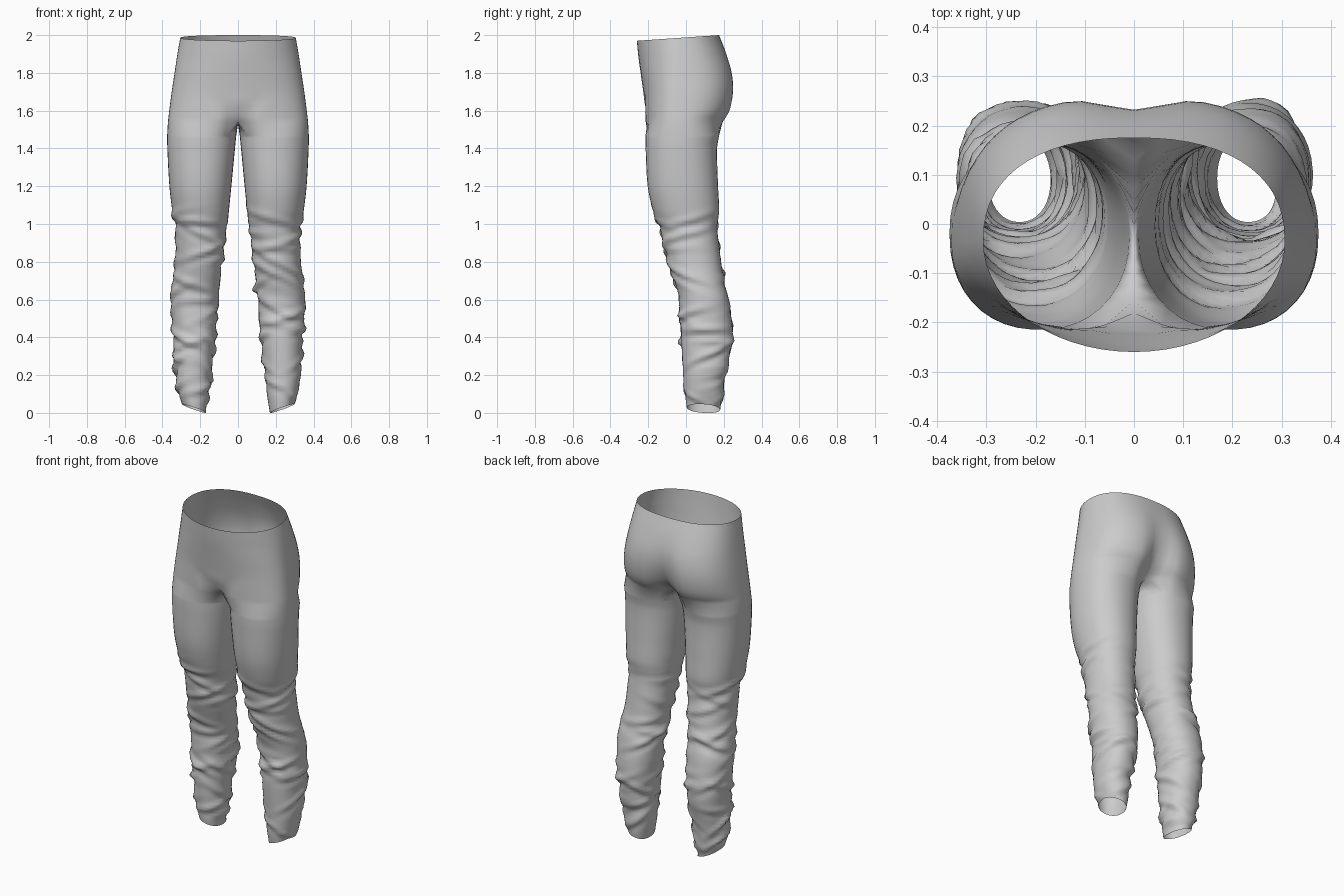
import bpy, bmesh, math, random

if "Cube" in bpy.data.objects:
    bpy.data.objects.remove(bpy.data.objects["Cube"])

K, M = 30, 10                 # outer and inner divisions of a leg ring
INNER = math.radians(50)      # half angle of the ring facing the other leg

# Leg: z, inner x, outer x, front y, back y
LEG = [(0.02, .165, .30, .00, .185), (.1, .15, .322, -.01, .20), (.2, .138, .335, -.018, .212),
       (.4, .115, .348, -.03, .25), (.6, .10, .36, -.038, .23), (.7, .09, .35, -.068, .205),
       (.8, .078, .337, -.10, .19), (1.0, .055, .336, -.148, .168), (1.07, .048, .348, -.175, .176),
       (1.2, .035, .363, -.203, .17), (1.4, .016, .374, -.214, .165), (1.48, .008, .375, -.215, .178)]

# Hips: z, half width, front y, back y, front centre dip, back centre dip, squareness of back
HIP = [(1.54, .371, -.217, .208, .06, .11, .85), (1.6, .364, -.220, .243, .012, .075, .8),
       (1.7, .351, -.226, .259, .0, .04, .76), (1.8, .336, -.24, .25, .0, .018, .78),
       (1.9, .322, -.252, .217, .0, .004, .82), (2.0, .306, -.26, .175, .0, .0, .86)]


def sample(table, z):
    """Smooth (cubic) interpolation of a table row at height z."""
    i = max(j for j in range(len(table) - 1) if table[j][0] <= z or j == 0)
    a, b = table[i], table[i + 1]
    p, q = table[max(i - 1, 0)], table[min(i + 2, len(table) - 1)]
    h = b[0] - a[0]
    t = min(max((z - a[0]) / h, 0), 1)
    out = []
    for c in range(1, len(a)):
        m0 = (b[c] - p[c]) / (b[0] - p[0]) * h
        m1 = (q[c] - a[c]) / (q[0] - a[0]) * h
        out.append((2*t**3 - 3*t*t + 1) * a[c] + (t**3 - 2*t*t + t) * m0
                   + (3*t*t - 2*t**3) * b[c] + (t**3 - t*t) * m1)
    return out


def spow(v, e):
    return math.copysign(abs(v) ** e, v)


def make_folds(seed):
    """Random slanted cloth folds: height, slant, direction, reach, size."""
    rng = random.Random(seed)
    return [(.08 + .96 * i / 26 + rng.uniform(-.02, .02), rng.uniform(-.07, .07),
             rng.uniform(0, 2 * math.pi), rng.uniform(.7, 1.3),
             rng.uniform(.008, .017)) for i in range(27)]


def fold_offset(folds, z, phi):
    total = -.004 if z < 1 else 0
    for fz, slant, direction, reach, size in folds:
        d = (phi - direction + math.pi) % (2 * math.pi) - math.pi
        u = (z - fz - slant * d) / .02
        if abs(u) < 4:
            total += size * math.exp(-(d / reach) ** 2) * (math.exp(-u * u) - .6 * math.exp(-(u + 1.5) ** 2))
    return total


def leg_point(z, phi, folds):
    xi, xo, yf, yb = sample(LEG, z)
    w = fold_offset(folds, z, phi)
    hx, hy = (xo - xi) / 2 + w, (yb - yf) / 2 + w
    c, s = math.cos(phi), math.sin(phi)
    x = (xi + xo) / 2 - hx * spow(c, .92)
    y = (yf + yb) / 2 - hy * spow(s, .92)
    hem = max(0, 1 - (z - .02) / .12)             # uneven ankle hem
    return max(x, .004), y, z + hem * (.003 - .023 * c + .006 * s)


def hip_point(z, k):
    hx, yf, yb, fdip, bdip, sq = sample(HIP, z)
    th = math.pi * k / K
    front = th < math.pi / 2
    e = (.8 + .2 * min((z - 1.54) / .35, 1)) if front else sq
    cy = -.035
    x = 0 if k in (0, K) else hx * math.sin(th) ** e
    c = spow(math.cos(th), e)
    y = cy + (yf - cy) * c if front else cy - (yb - cy) * c
    if front:
        y += fdip * math.exp(-(x / .05) ** 2)
        # groin crease running outwards and up from the crotch
        crease = math.exp(-((x - (.025 + (z - 1.55) * .62)) / .022) ** 2)
        y += .014 * crease * max(0, 1 - abs(z - 1.61) / .09)
    else:
        y -= bdip * math.exp(-(x / .075) ** 2)
    slant = max(0, (z - 1.8) / .2)                # waist is lower at the front
    return x, y, z + slant * (.069 * (y - .175) if y < .175 else 0)


def build_side(bm, side, folds):
    def vert(p):
        return bm.verts.new((p[0] * side, p[1], p[2]))

    outer = [INNER + (2 * math.pi - 2 * INNER) * k / K for k in range(K + 1)]
    inner = [-INNER + 2 * INNER * j / M for j in range(1, M)]
    # Leg rings, ankle to crotch
    rows = 88
    rings = []
    for r in range(rows + 1):
        z = .02 + (1.47 - .02) * r / rows
        rings.append([vert(leg_point(z, a % (2 * math.pi), folds)) for a in outer + inner])
    # Crotch ring: outer part joins the hips, inner part lies on the centre seam
    base = [hip_point(1.54, k) for k in range(K + 1)]
    y0, y1 = base[0][1], base[K][1]
    seam = [(0, y1 + (y0 - y1) * j / M, 1.54 - .012 * math.sin(math.pi * j / M)) for j in range(1, M)]
    rings.append([vert(p) for p in base + seam])
    n = K + M
    for a, b in zip(rings, rings[1:]):
        for i in range(n):
            j = (i + 1) % n
            bm.faces.new((a[i], a[j], b[j], b[i]))
    # Hip rows up to the open waist
    low = rings[-1][:K + 1]
    for r in range(1, 19):
        high = [vert(hip_point(1.54 + .46 * r / 18, k)) for k in range(K + 1)]
        for i in range(K):
            bm.faces.new((low[i], low[i + 1], high[i + 1], high[i]))
        low = high


# Trousers: both halves welded along the centre seam
bm = bmesh.new()
build_side(bm, 1, make_folds(4))
build_side(bm, -1, make_folds(11))
seam_verts = [v for v in bm.verts if abs(v.co.x) < 1e-5]
bmesh.ops.remove_doubles(bm, verts=seam_verts, dist=1e-4)
bmesh.ops.recalc_face_normals(bm, faces=bm.faces[:])
# Keep the open shell facing outwards
probe = max(bm.faces, key=lambda f: f.calc_center_median().x)
if probe.normal.x < 0:
    bmesh.ops.reverse_faces(bm, faces=bm.faces[:])
for f in bm.faces:
    f.smooth = True
mesh = bpy.data.meshes.new("trousers")
bm.to_mesh(mesh)
bm.free()
trousers = bpy.data.objects.new("trousers", mesh)
bpy.context.collection.objects.link(trousers)

grey = bpy.data.materials.new("grey cloth")
grey.diffuse_color = (.6, .6, .6, 1)
grey.use_nodes = True
grey.node_tree.nodes["Principled BSDF"].inputs["Base Color"].default_value = grey.diffuse_color
mesh.materials.append(grey)
